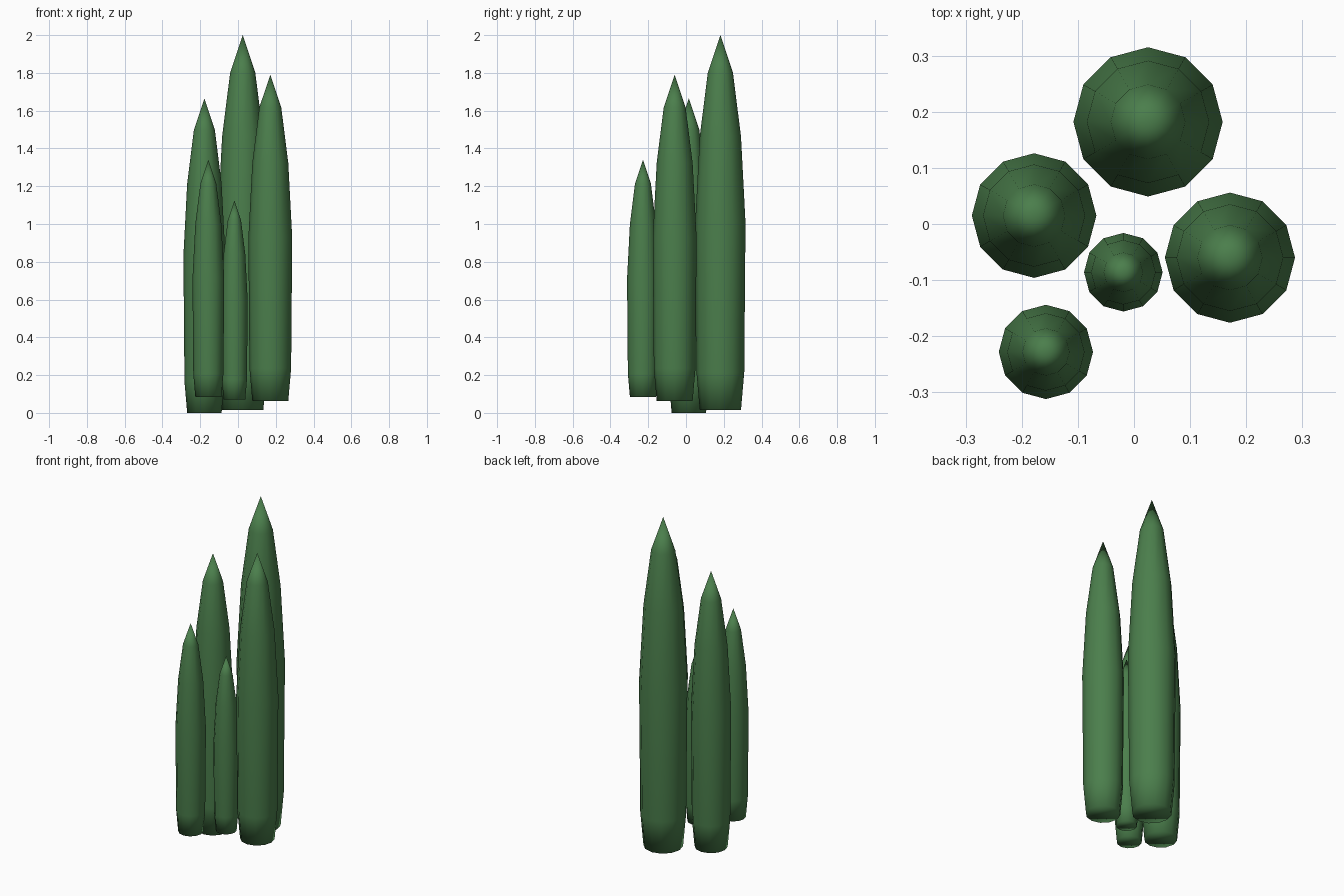
import bpy, bmesh, math

if "Cube" in bpy.data.objects:
    bpy.data.objects.remove(bpy.data.objects["Cube"])

green = bpy.data.materials.new("cactus green")
green.diffuse_color = (0.07, 0.21, 0.072, 1)
green.use_nodes = True
green.node_tree.nodes["Principled BSDF"].inputs["Base Color"].default_value = green.diffuse_color

SIDES = 12
# profile of a spear: (height fraction, radius fraction), tip added separately
PROFILE = [(0, 0.82), (0.1, 0.95), (0.5, 1.0), (0.73, 0.82), (0.9, 0.5)]


def spear(name, x, y, radius, z0, z1):
    bm = bmesh.new()
    h = z1 - z0
    rings = [[bm.verts.new((radius * r * math.cos(math.tau * i / SIDES),
                            radius * r * math.sin(math.tau * i / SIDES), h * f))
              for i in range(SIDES)] for f, r in PROFILE]
    tip = bm.verts.new((0, 0, h))
    bm.faces.new(rings[0][::-1])  # flat base
    for i in range(SIDES):
        j = (i + 1) % SIDES
        for a, b in zip(rings, rings[1:]):
            bm.faces.new((a[i], a[j], b[j], b[i]))
        bm.faces.new((rings[-1][i], rings[-1][j], tip))
    for f in bm.faces:
        f.smooth = True
    mesh = bpy.data.meshes.new(name)
    bm.to_mesh(mesh)
    bm.free()
    mesh.materials.append(green)
    ob = bpy.data.objects.new(name, mesh)
    ob.location = (x, y, z0)
    bpy.context.collection.objects.link(ob)


# cluster of five upright spears
spear("tall_back_spear", 0.025, 0.182, 0.133, 0.015, 2.0)
spear("right_spear", 0.171, -0.06, 0.116, 0.063, 1.79)
spear("left_spear", -0.178, 0.015, 0.111, 0.0, 1.665)
spear("front_spear", -0.157, -0.228, 0.084, 0.083, 1.34)
spear("small_middle_spear", -0.019, -0.086, 0.07, 0.072, 1.125)
